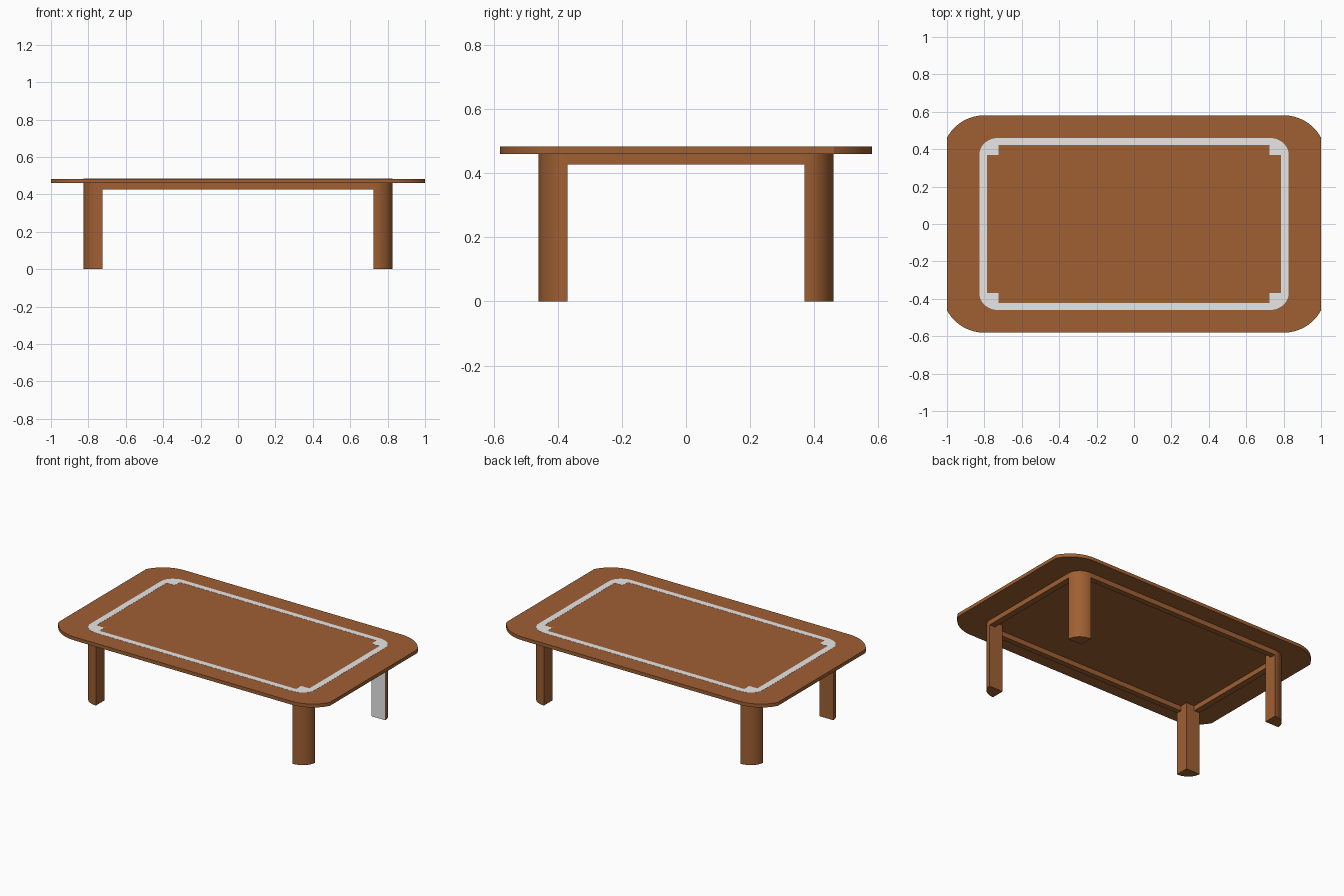
import bpy, bmesh, math

if "Cube" in bpy.data.objects:
    bpy.data.objects.remove(bpy.data.objects["Cube"])

def material(name, rgb):
    m = bpy.data.materials.new(name)
    m.diffuse_color = (*rgb, 1)
    m.use_nodes = True
    m.node_tree.nodes["Principled BSDF"].inputs["Base Color"].default_value = m.diffuse_color
    return m

brown = material("warm_brown_wood", (0.35, 0.116, 0.033))
grey = material("pale_grey", (0.8, 0.8, 0.8))

# Key sizes
OX, OY = 0.827, 0.46        # outside of the legs
IX, IY = 0.725, 0.37        # inside of the legs
AX, AY = 0.785, 0.423       # inside of the apron
Z_APRON, Z_UNDER, Z_TOP = 0.427, 0.46, 0.483
CORNERS = [("front_left", -1, -1), ("front_right", 1, -1),
           ("back_right", 1, 1), ("back_left", -1, 1)]


def prism(name, outline, z0, z1, mat):
    """Extrude a flat outline straight up."""
    bm = bmesh.new()
    base = bm.faces.new([bm.verts.new((x, y, z0)) for x, y in outline])
    ext = bmesh.ops.extrude_face_region(bm, geom=[base], use_keep_orig=True)
    for v in ext["geom"]:
        if isinstance(v, bmesh.types.BMVert):
            v.co.z = z1
    bmesh.ops.recalc_face_normals(bm, faces=bm.faces)
    me = bpy.data.meshes.new(name)
    bm.to_mesh(me)
    bm.free()
    ob = bpy.data.objects.new(name, me)
    bpy.context.collection.objects.link(ob)
    me.materials.append(mat)
    bpy.context.view_layer.objects.active = ob
    bpy.ops.object.select_all(action='DESELECT')
    ob.select_set(True)
    bpy.ops.object.shade_smooth_by_angle(angle=math.radians(25))
    return ob


def arc(cx, cy, rx, ry, a0, a1, n):
    return [(cx + rx * math.cos(math.radians(a0 + (a1 - a0) * i / n)),
             cy + ry * math.sin(math.radians(a0 + (a1 - a0) * i / n)))
            for i in range(n + 1)]


def mirrored(points, sx, sy):
    """Reflect an outline into one quadrant, keeping its winding."""
    pts = [(x * sx, y * sy) for x, y in points]
    return pts if sx * sy > 0 else pts[::-1]


def rect(x0, x1, y0, y1):
    return [(x0, y0), (x1, y0), (x1, y1), (x0, y1)]


# Table top: each corner is an arc that meets the short side at a slight angle
r = 0.227
corner = arc(0.8, 0.581 - r, r, r, 28.2, 90, 12)
corner[0] = (1.0, corner[0][1])
outline = []
for _, sx, sy in CORNERS:
    outline += mirrored(corner, sx, sy)
prism("table_top", outline, Z_UNDER, Z_TOP, brown)

# Quarter-round legs, and rails running between them
leg_plan = [(IX, IY)] + arc(IX, IY, OX - IX, OY - IY, 0, 90, 12)
rails = {"front": rect(-IX, IX, -OY, -AY), "back": rect(-IX, IX, AY, OY),
         "left": rect(-OX, -AX, -IY, IY), "right": rect(AX, OX, -IY, IY)}

for label, sx, sy in CORNERS:
    plan = mirrored(leg_plan, sx, sy)
    leg = prism(label + "_leg", plan, 0, Z_UNDER, brown)
    prism(label + "_inlay_corner", plan, Z_TOP - 0.002, Z_TOP + 0.0008, grey)
    # The back right leg has one bare inner face
    if label == "back_right":
        leg.data.materials.append(grey)
        for p in leg.data.polygons:
            if p.normal.y < -0.9:
                p.material_index = 1

for label, plan in rails.items():
    prism(label + "_apron", plan, Z_APRON, Z_UNDER, brown)
    prism(label + "_inlay_strip", plan, Z_TOP - 0.002, Z_TOP + 0.0008, grey)
